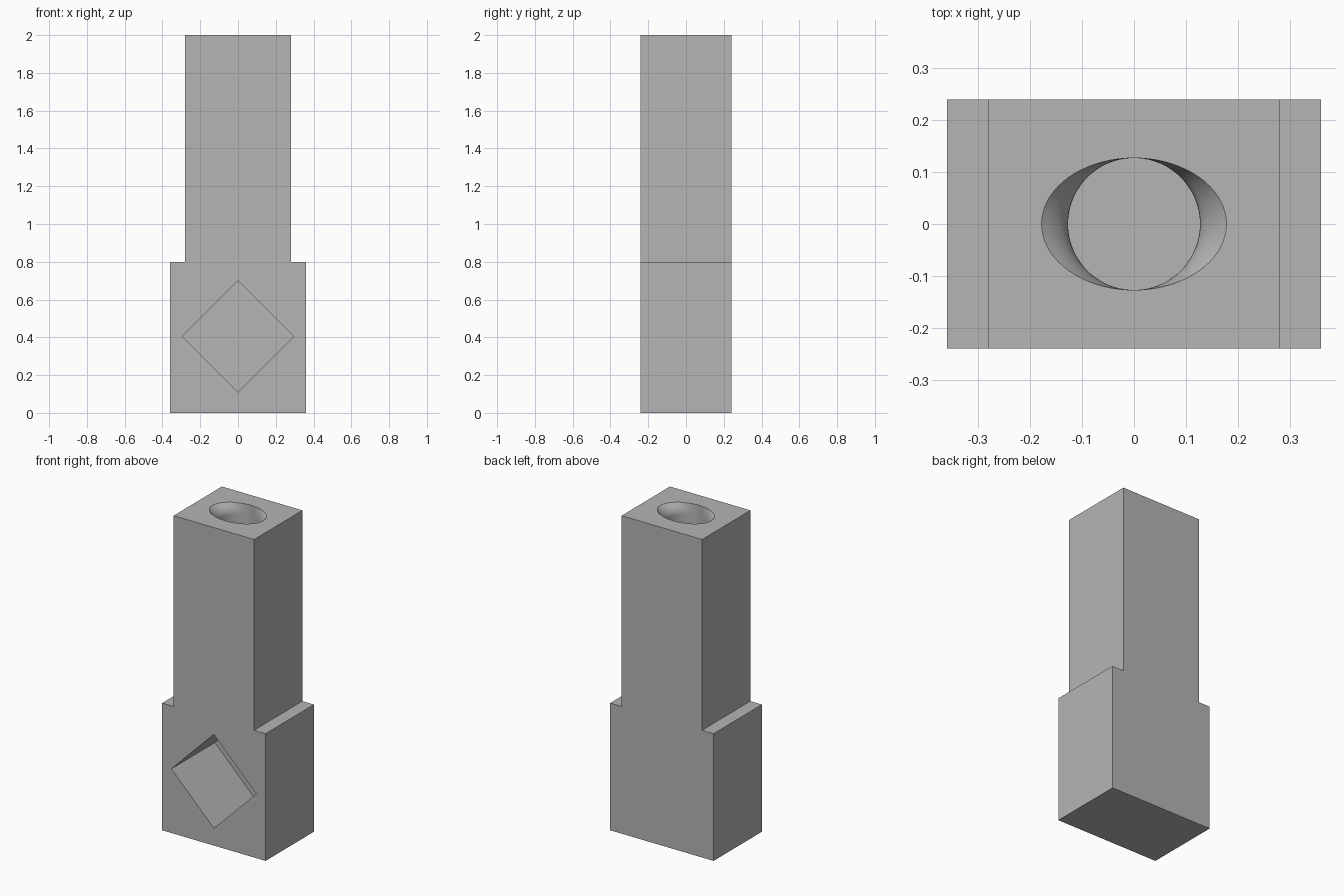
import bpy, bmesh, math

if "Cube" in bpy.data.objects:
    bpy.data.objects.remove(bpy.data.objects["Cube"])

# Single flat grey
grey = bpy.data.materials.new("plain grey")
grey.diffuse_color = (0.46, 0.46, 0.46, 1)
grey.use_nodes = True
grey.node_tree.nodes["Principled BSDF"].inputs["Base Color"].default_value = grey.diffuse_color


def loft(name, rings):
    """Closed solid skinned through rings of equal point count."""
    bm = bmesh.new()
    loops = [[bm.verts.new(p) for p in ring] for ring in rings]
    n = len(loops[0])
    for a, b in zip(loops, loops[1:]):
        for i in range(n):
            j = (i + 1) % n
            bm.faces.new((a[i], a[j], b[j], b[i]))
    bm.faces.new(loops[0])
    bm.faces.new(loops[-1])
    bmesh.ops.recalc_face_normals(bm, faces=bm.faces)
    mesh = bpy.data.meshes.new(name)
    bm.to_mesh(mesh)
    bm.free()
    mesh.materials.append(grey)
    obj = bpy.data.objects.new(name, mesh)
    bpy.context.collection.objects.link(obj)
    return obj


def cut(target, cutter):
    cutter.hide_render = True
    mod = target.modifiers.new("cut", 'BOOLEAN')
    mod.operation = 'DIFFERENCE'
    mod.solver = 'EXACT'
    mod.object = cutter
    bpy.context.view_layer.objects.active = target
    bpy.ops.object.modifier_apply(modifier=mod.name)
    bpy.data.objects.remove(cutter)


# Stepped block: wide foot, narrower shaft
half = [(0.36, 0), (0.36, 0.8), (0.28, 0.8), (0.28, 2)]
outline = half + [(-x, z) for x, z in reversed(half)]
body = loft("stepped_block", [[(x, y, z) for x, z in outline] for y in (-0.24, 0.24)])

# Diamond pocket in the front, leaving a thin back wall
R, CZ = 0.295, 0.404
diamond = [(R, CZ), (0, CZ + R), (-R, CZ), (0, CZ - R)]
cut(body, loft("diamond_cutter",
               [[(x, y, z) for x, z in diamond] for y in (-0.4, 0.192)]))


# Round bore in the top, its mouth flaring to an oval
def oval(rx, ry, z, n=72):
    return [(rx * math.cos(i * math.tau / n), ry * math.sin(i * math.tau / n), z)
            for i in range(n)]


BORE, FLARE, DEPTH, STEPS = 0.127, 0.051, 0.07, 8
rings = [oval(BORE + FLARE, BORE, 2.1)]
for k in range(STEPS + 1):
    t = k / STEPS
    rings.append(oval(BORE + FLARE * (1 - t) ** 2, BORE, 2 - DEPTH * t))
rings.append(oval(BORE, BORE, 1.0))
cut(body, loft("bore_cutter", rings))

# Smooth bore, sharp block edges
bpy.ops.object.select_all(action='DESELECT')
body.select_set(True)
bpy.context.view_layer.objects.active = body
bpy.ops.object.shade_smooth_by_angle(angle=math.radians(25))
